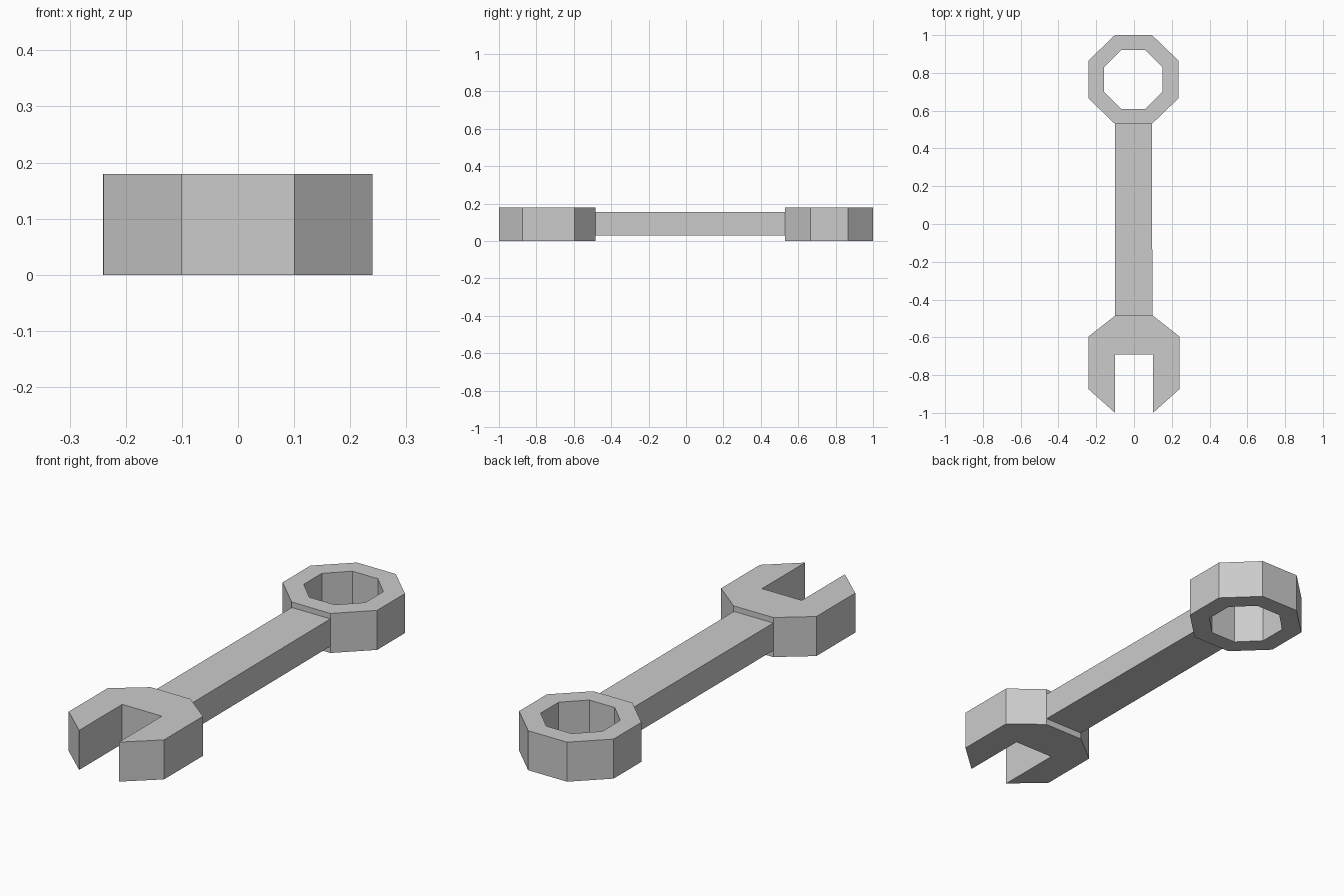
import bpy
import bmesh

cube = bpy.data.objects.get("Cube")
if cube:
    bpy.data.objects.remove(cube, do_unlink=True)

THICKNESS = 0.18

steel = bpy.data.materials.new("grey_steel")
steel.use_nodes = True
colour = (0.6, 0.6, 0.6, 1)
steel.diffuse_color = colour
steel.node_tree.nodes["Principled BSDF"].inputs["Base Color"].default_value = colour


def octagon(cx, cy, half_x, half_y, flat_x, flat_y):
    """Octagon from its half sizes and the half lengths of its flat sides."""
    quarter = [(half_x, flat_y), (flat_x, half_y)]
    right = [(x, -y) for x, y in reversed(quarter)] + quarter
    left = [(-x, -y) for x, y in right]
    return [(cx + x, cy + y) for x, y in right + left]


def mirrored(half):
    """Closed outline from its +x half."""
    return half + [(-x, y) for x, y in reversed(half)]


def plate(name, outline, bottom, top, hole=None):
    """Flat plate extruded upwards, with an optional matching hole."""
    bm = bmesh.new()
    outer = [bm.verts.new((x, y, bottom)) for x, y in outline]
    if hole:
        inner = [bm.verts.new((x, y, bottom)) for x, y in hole]
        n = len(outer)
        for i in range(n):
            j = (i + 1) % n
            bm.faces.new((outer[i], outer[j], inner[j], inner[i]))
    else:
        bm.faces.new(outer)
    result = bmesh.ops.extrude_face_region(bm, geom=bm.faces[:])
    raised = [g for g in result["geom"] if isinstance(g, bmesh.types.BMVert)]
    bmesh.ops.translate(bm, verts=raised, vec=(0, 0, top - bottom))
    bmesh.ops.recalc_face_normals(bm, faces=bm.faces[:])
    mesh = bpy.data.meshes.new(name)
    bm.to_mesh(mesh)
    bm.free()
    mesh.materials.append(steel)
    obj = bpy.data.objects.new(name, mesh)
    bpy.context.collection.objects.link(obj)
    return obj


# Closed ring end
plate("ring_end",
      octagon(-0.003, 0.765, 0.238, 0.235, 0.098, 0.1),
      0, THICKNESS,
      hole=octagon(-0.004, 0.765, 0.155, 0.155, 0.064, 0.065))

# Open jaw end with square slot
plate("open_jaw",
      mirrored([(0.1, -0.69), (0.1, -1), (0.24, -0.875), (0.24, -0.595), (0.1, -0.485)]),
      0, THICKNESS)

# Thinner shaft between the two ends
plate("handle",
      [(-0.1, -0.485), (0.098, -0.485), (0.094, 0.53), (-0.1, 0.53)],
      0.03, 0.155)
